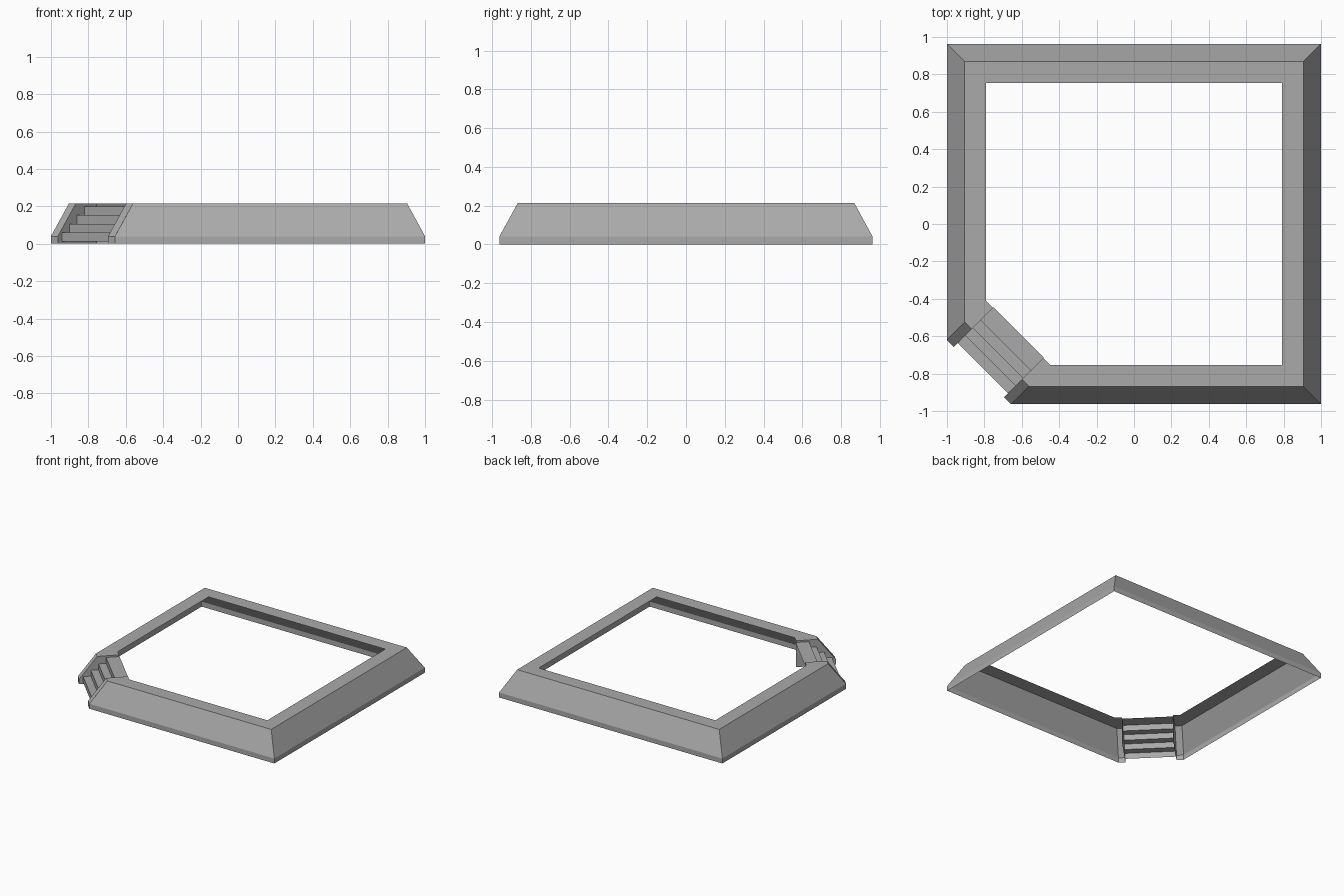
import bpy
from mathutils import Vector

cube = bpy.data.objects.get("Cube")
if cube:
    bpy.data.objects.remove(cube, do_unlink=True)

stone = bpy.data.materials.new("grey_stone")
stone.use_nodes = True
stone.diffuse_color = (0.4, 0.4, 0.4, 1)
bsdf = stone.node_tree.nodes["Principled BSDF"]
bsdf.inputs["Base Color"].default_value = (0.4, 0.4, 0.4, 1)
bsdf.inputs["Roughness"].default_value = 0.8

HALF_X, HALF_Y, TOP = 1.0, 0.963, 0.214
SKEW = HALF_X - HALF_Y          # offset of the stair axis from the diagonal
CHEEK_IN, CHEEK_OUT = 0.19, 0.2425
CUT = CHEEK_OUT * 2 ** 0.5


def make(name, verts, faces):
    mesh = bpy.data.meshes.new(name)
    mesh.from_pydata(verts, [], faces)
    mesh.materials.append(stone)
    obj = bpy.data.objects.new(name, mesh)
    bpy.context.collection.objects.link(obj)
    return obj


def stair_point(out, across, z):
    """Corner stair space: outward along the diagonal, across the flight, up."""
    s = 0.5 ** 0.5
    return Vector((-SKEW / 2 + (across - out) * s, SKEW / 2 - (across + out) * s, z))


def sweep(name, profile, a, b):
    """Carry an (out, z) profile across the stair from a to b."""
    verts = [stair_point(u, v, z) for u, z in profile for v in (a, b)]
    faces = [(i, i + 1, i + 3, i + 2) for i in range(0, 2 * len(profile) - 2, 2)]
    return make(name, verts, faces)


# Sloping wall shell with a flat ledge, open underneath and at the stair corner
section = [(0, 0), (0, 0.04), (0.095, TOP), (0.209, TOP)]
verts = []
for inset, z in section:
    x, y = HALF_X - inset, HALF_Y - inset
    verts += [(-x, -x + SKEW + CUT, z), (-x, y, z), (x, y, z),
              (x, -y, z), (-y - SKEW + CUT, -y, z)]
faces = [(r * 5 + i + 1, r * 5 + i, r * 5 + i + 5, r * 5 + i + 6)
         for r in range(len(section) - 1) for i in range(4)]
make("perimeter_wall", verts, faces)

# Stair cheeks: a cap following the wall section and a plate facing the steps
cap = [(1.146, 0), (1.146, 0.04), (1.011, TOP), (0.849, TOP)]
plate = cap + [(0.849, 0)]
for side, sign in (("right", -1), ("left", 1)):
    a, b = sorted((sign * CHEEK_IN, sign * CHEEK_OUT))
    sweep(side + "_cheek_cap", cap, a, b)
    order = list(range(len(plate)))[::sign]
    make(side + "_cheek_plate",
         [stair_point(u, sign * CHEEK_IN, z) for u, z in plate], [order])

# Zigzag flight of four steps, the last one being the landing
steps, first, tread, rise, foot = 4, 1.116, 0.057, 0.047, 0.012
flight = []
for i in range(steps):
    u = first - i * tread
    flight += [(u, foot + i * rise), (u, foot + (i + 1) * rise)]
flight.append((0.845, foot + steps * rise))
sweep("corner_steps", flight, -CHEEK_IN, CHEEK_IN)
